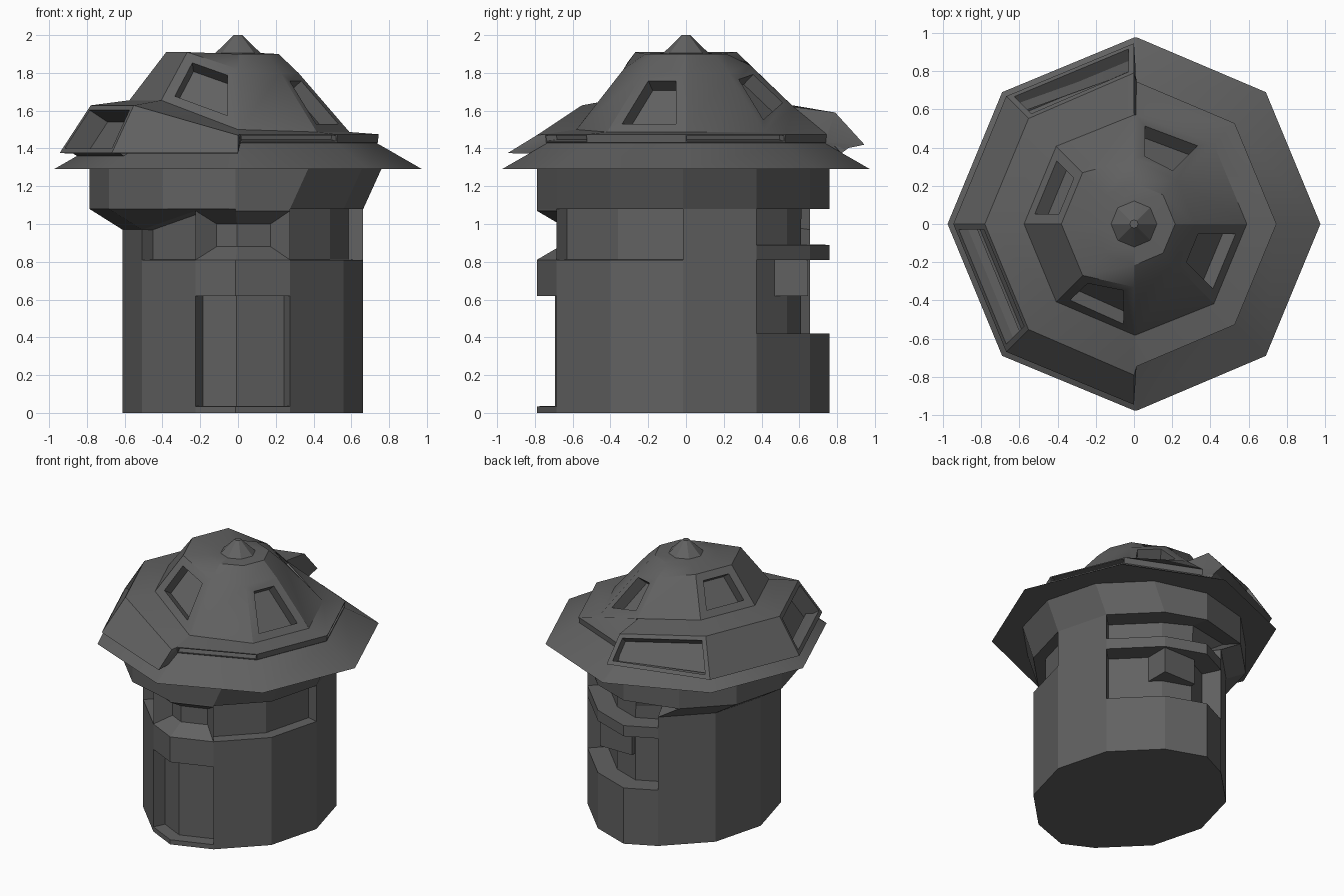
import bpy, bmesh, math

if "Cube" in bpy.data.objects:
    bpy.data.objects.remove(bpy.data.objects["Cube"])

dark = bpy.data.materials.new("dark_grey")
dark.diffuse_color = (0.12, 0.12, 0.12, 1)
dark.use_nodes = True
dark.node_tree.nodes["Principled BSDF"].inputs["Base Color"].default_value = dark.diffuse_color


def loft(rings):
    """Stack closed rings into a solid; return the bmesh and faces[level][side]."""
    bm = bmesh.new()
    rows = [[bm.verts.new(p) for p in ring] for ring in rings]
    n = len(rows[0])
    faces = [[bm.faces.new((a[k], a[(k + 1) % n], b[(k + 1) % n], b[k])) for k in range(n)]
             for a, b in zip(rows, rows[1:])]
    bm.faces.new(rows[0][::-1])
    bm.faces.new(rows[-1])
    bm.normal_update()
    return bm, faces


def recess(bm, faces, margin, depth, slope=0.001):
    """Leave a frame of the given margin, then sink the faces."""
    if margin:
        bmesh.ops.inset_region(bm, faces=faces, thickness=margin, use_even_offset=True)
        bm.normal_update()
    bmesh.ops.inset_region(bm, faces=faces, thickness=slope, depth=-depth,
                           use_even_offset=True)
    bm.normal_update()


def finish(bm, name):
    bmesh.ops.recalc_face_normals(bm, faces=bm.faces)
    me = bpy.data.meshes.new(name)
    bm.to_mesh(me)
    bm.free()
    me.materials.append(dark)
    ob = bpy.data.objects.new(name, me)
    bpy.context.collection.objects.link(ob)
    return ob


# Tower: twelve sides, with the left and right flanks drawn in below the overhang
def tower_ring(z):
    left = 0.175 if z < 1.0 else 0.0
    right = 0.10 if z < 1.2 else 0.0
    pts = []
    for k in range(12):
        a = math.radians(30 * k)
        x, y = 0.775 * math.cos(a), 0.775 * math.sin(a)
        if x < -0.1:
            x += left
        elif x > 0.1:
            x -= right
        # the overhang flattens out above the front window
        height = 1.07 if z == 0.97 and k in (8, 9, 10) else z
        pts.append((x - 0.012, y - 0.015, height))
    return pts


levels = [0, 0.035, 0.42, 0.62, 0.81, 0.89, 0.97, 1.08, 1.30]
bm, f = loft([tower_ring(z) for z in levels])


def area(z0, z1, sides):
    return [f[i][k] for i in range(len(levels) - 1)
            if levels[i] >= z0 and levels[i + 1] <= z1 for k in sides]


recess(bm, area(0.035, 0.62, (8, 9)), 0, 0.09)          # door
recess(bm, area(0.81, 0.97, (8, 9)), 0, 0.11, 0.07)     # front window
recess(bm, area(0.81, 1.08, (10, 11)), 0, 0.08)         # right panel
recess(bm, area(0.81, 0.97, (7,)), 0, 0.08)             # left front panel
recess(bm, area(0.42, 0.81, (1, 2, 3)), 0, 0.14)        # rear opening
recess(bm, area(0.89, 1.08, (1, 2, 3)), 0, 0.14)        # rear upper window
finish(bm, "tower_body")

# Block hanging in the top of the rear opening
bm, _ = loft([[(0.0, 0.45, z), (0.265, 0.45, z), (0.265, 0.645, z), (0.0, 0.645, z)]
              for z in (0.62, 0.83)])
finish(bm, "rear_block")

# Roof: eight-sided, its shell lifted around the left half; (radius, height) per corner
LOW = [(0.975, 1.29), (0.735, 1.428), (0.74, 1.432), (0.745, 1.475), (0.59, 1.487), (0.32, 1.80)]
HIGH = [(0.975, 1.29), (0.83, 1.373), (0.945, 1.375), (0.78, 1.628), (0.575, 1.655), (0.38, 1.91)]
BACK = [(0.975, 1.29), (0.80, 1.39), (0.945, 1.42), (0.79, 1.59), (0.57, 1.62), (0.34, 1.84)]
FRONT = [(0.975, 1.29), (0.83, 1.373), (0.945, 1.375), (0.79, 1.47), (0.58, 1.50), (0.33, 1.82)]
# the lifted shell ends in a sharp step just past the back and front corners
corners = [(0, LOW), (45, LOW), (89, LOW[:4] + BACK[4:]), (90, BACK), (135, HIGH),
           (180, HIGH), (225, HIGH), (270, FRONT), (271, LOW[:4] + FRONT[4:]), (315, LOW)]
cap = [(0.215, 1.90), (0.12, 1.905), (0.022, 2.0)]


def roof_ring(i):
    pts = []
    for degrees, profile in corners:
        r, z = (profile + cap)[i]
        a = math.radians(degrees)
        pts.append((r * math.cos(a), r * math.sin(a), z))
    return pts


bm, f = loft([roof_ring(i) for i in range(9)])
for k in (1, 4, 6, 9):                                  # upper windows
    recess(bm, [f[4][k]], 0.055, 0.08)
for k in (3, 5):                                        # lower dormers
    recess(bm, [f[2][k]], 0.03, 0.12)
for k in (0, 8):                                        # narrow slots
    recess(bm, [f[2][k]], 0.007, 0.06)
roof = finish(bm, "roof")
bpy.context.view_layer.objects.active = roof
roof.select_set(True)
bpy.ops.object.shade_smooth_by_angle(angle=math.radians(30))
